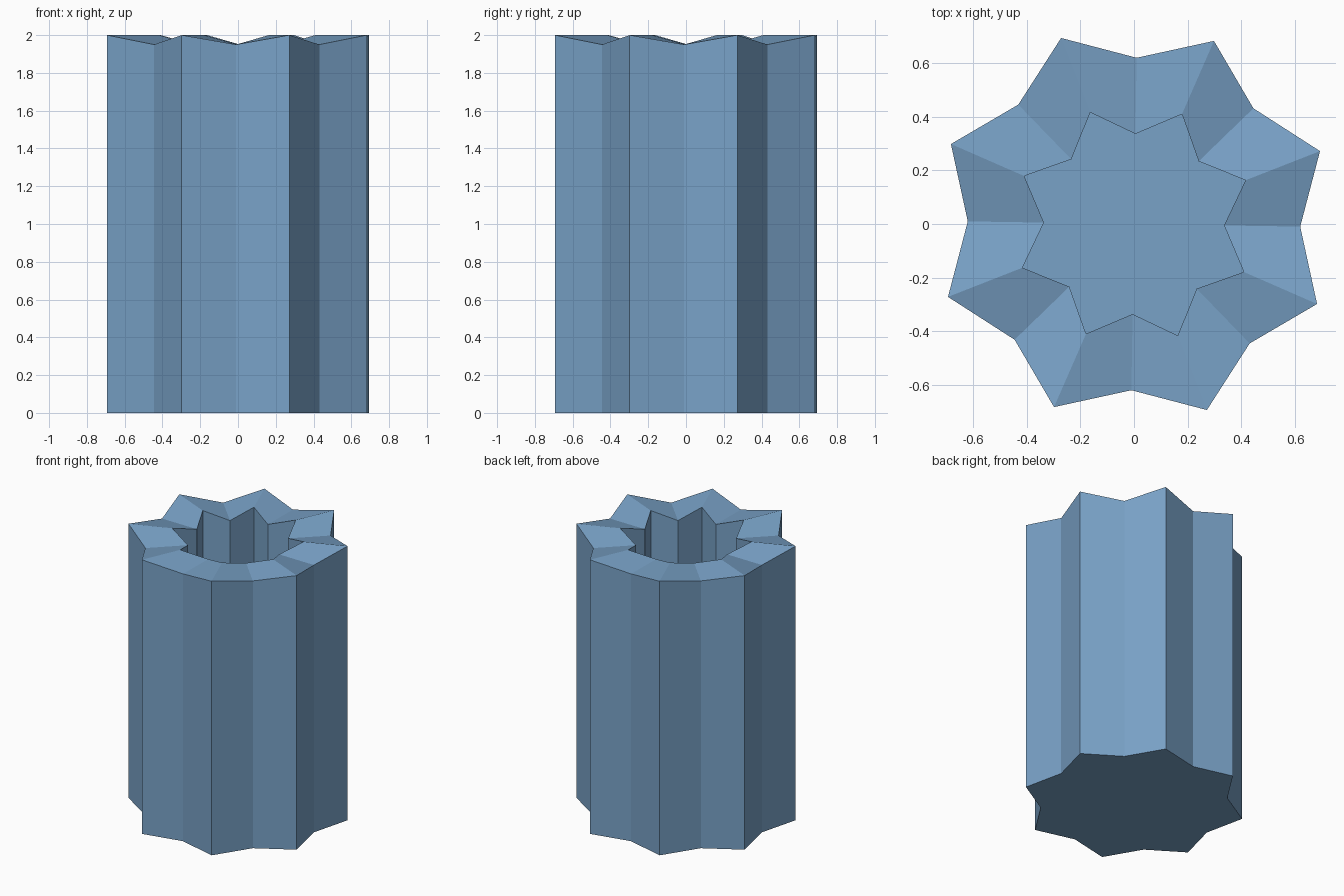
import bpy, bmesh, math

if "Cube" in bpy.data.objects:
    bpy.data.objects.remove(bpy.data.objects["Cube"])

N = 8                 # star points
FLOOR_Z = 0.15        # inside floor of the cup
TIP_Z, DIP_Z = 2.0, 1.95


def star(bm, r_tip, r_dip, z_tip, z_dip):
    """Ring of alternating points and valleys."""
    ring = []
    for i in range(N):
        base = i * math.tau / N
        for r, deg, z in ((r_dip, -0.9, z_dip), (r_tip, 21.4, z_tip)):
            a = base + math.radians(deg)
            ring.append(bm.verts.new((r * math.cos(a), r * math.sin(a), z)))
    return ring


def bridge(bm, a, b):
    n = len(a)
    for i in range(n):
        j = (i + 1) % n
        bm.faces.new((a[i], a[j], b[j], b[i]))


# Fluted cup: outer wall, wavy rim, inner wall, floor and base
bm = bmesh.new()
rings = [
    star(bm, 0.745, 0.62, 0, 0),
    star(bm, 0.745, 0.62, TIP_Z, DIP_Z),
    star(bm, 0.447, 0.336, TIP_Z, DIP_Z),
    star(bm, 0.447, 0.336, FLOOR_Z, FLOOR_Z),
]
for lower, upper in zip(rings, rings[1:]):
    bridge(bm, lower, upper)
bm.faces.new(list(reversed(rings[0])))
bm.faces.new(rings[-1])
bmesh.ops.recalc_face_normals(bm, faces=bm.faces[:])

mesh = bpy.data.meshes.new("fluted_cup")
bm.to_mesh(mesh)
bm.free()
cup = bpy.data.objects.new("fluted_cup", mesh)
bpy.context.collection.objects.link(cup)

# Single colour
blue = bpy.data.materials.new("steel blue")
blue.diffuse_color = (0.19, 0.36, 0.57, 1)
blue.use_nodes = True
blue.node_tree.nodes["Principled BSDF"].inputs["Base Color"].default_value = blue.diffuse_color
mesh.materials.append(blue)
